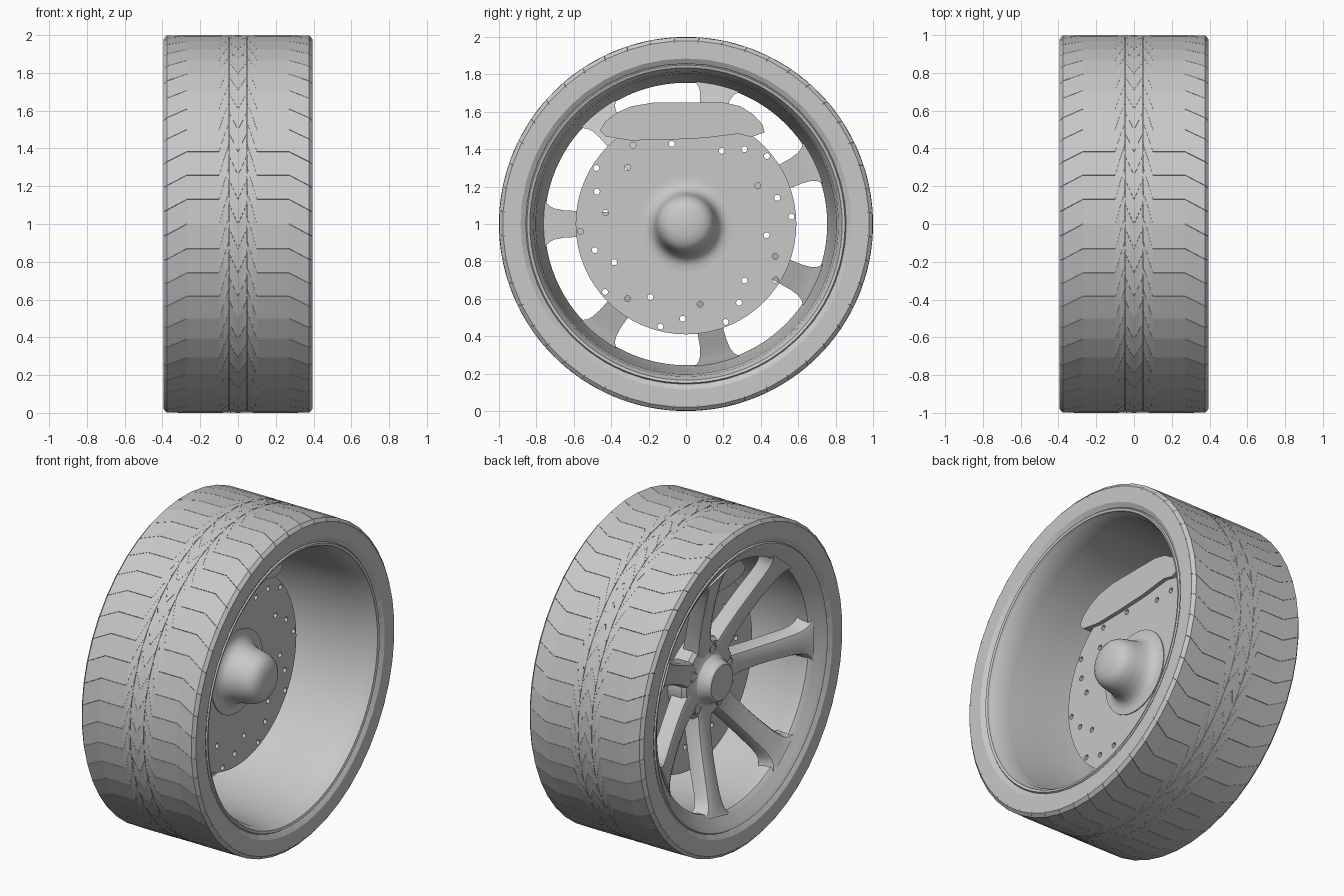
import bpy, bmesh, math
from mathutils import Matrix

cube = bpy.data.objects.get("Cube")
if cube:
    bpy.data.objects.remove(cube, do_unlink=True)

grey = bpy.data.materials.new("plain grey")
grey.use_nodes = True
grey.diffuse_color = (0.58, 0.58, 0.58, 1)
grey.node_tree.nodes["Principled BSDF"].inputs["Base Color"].default_value = grey.diffuse_color

AXLE_Z = 1.0


def finish(name, bm, smooth=True):
    bmesh.ops.recalc_face_normals(bm, faces=bm.faces)
    mesh = bpy.data.meshes.new(name)
    bm.to_mesh(mesh)
    bm.free()
    mesh.materials.append(grey)
    ob = bpy.data.objects.new(name, mesh)
    bpy.context.collection.objects.link(ob)
    if smooth:
        bpy.ops.object.select_all(action='DESELECT')
        ob.select_set(True)
        bpy.context.view_layer.objects.active = ob
        bpy.ops.object.shade_smooth_by_angle(angle=math.radians(30))
    return ob


def polar(x, r, deg, side=0.0):
    """Point at an angle round the axle, shifted sideways along the tangent."""
    a = math.radians(deg)
    return (x, r * math.cos(a) - side * math.sin(a),
            AXLE_Z + r * math.sin(a) + side * math.cos(a))


def lathe(name, profile, steps, closed=False, smooth=True):
    """Spin an (x, radius) profile about the axle."""
    bm = bmesh.new()
    vs = [bm.verts.new(polar(x, r, 0)) for x, r in profile]
    pairs = list(zip(vs, vs[1:])) + ([(vs[-1], vs[0])] if closed else [])
    edges = [bm.edges.new(p) for p in pairs]
    bmesh.ops.spin(bm, geom=vs + edges, cent=(0, 0, AXLE_Z), axis=(1, 0, 0),
                   angle=math.tau, steps=steps)
    bmesh.ops.remove_doubles(bm, verts=bm.verts, dist=1e-5)
    return finish(name, bm, smooth)


def loft(bm, rings):
    """Skin a list of closed rings and cap both ends."""
    rings = [[bm.verts.new(p) for p in ring] for ring in rings]
    n = len(rings[0])
    for a, b in zip(rings, rings[1:]):
        for i in range(n):
            j = (i + 1) % n
            bm.faces.new((a[i], a[j], b[j], b[i]))
    bm.faces.new(rings[0])
    bm.faces.new(rings[-1])


# Tyre body, with chamfered shoulders and bead edges
half = [(0.376, 0.991), (0.395, 0.972), (0.395, 0.885), (0.38, 0.86), (0.36, 0.845)]
lathe("tyre_body", half + [(-x, r) for x, r in reversed(half)], 48,
      closed=True, smooth=False)

# Tread blocks: thin plates separated by hairline grooves
PITCH, GAP = 7.5, 0.05
shoulder = [(0.048, 10, 1), (0.075, 5, 1), (0.1, 0, 1), (0.27, 0, 1),
            (0.377, -3.3, 1), (0.395, -3.75, 0.98)]
centre = [(-0.046, 6, 1), (-0.023, 3, 1), (0, 0, 1), (0.023, 3, 1), (0.046, 6, 1)]
bm = bmesh.new()
for cols in (shoulder, [(-x, s, r) for x, s, r in shoulder], centre):
    for k in range(48):
        rings = []
        for x, shift, r in cols:
            lo = 180 - (k * PITCH + GAP + shift)
            hi = 180 - ((k + 1) * PITCH - GAP + shift)
            rings.append([polar(x, r, lo), polar(x, r, hi),
                          polar(x, r - 0.012, hi), polar(x, r - 0.012, lo)])
        loft(bm, rings)
finish("tread_blocks", bm, smooth=False)

# Rim barrel with a lip on each side
lathe("rim", [(0.37, 0.86), (0.385, 0.85), (0.38, 0.835), (0.36, 0.828), (0.34, 0.815),
              (0.25, 0.803), (0.05, 0.79), (-0.1, 0.78), (-0.22, 0.766), (-0.28, 0.755),
              (-0.32, 0.755), (-0.345, 0.78), (-0.36, 0.815), (-0.38, 0.835),
              (-0.385, 0.85), (-0.37, 0.86)], 96, closed=True)

# Seven flared spokes: radius, front depth, back depth, half width
stations = [(0.1, 0.165, 0.05, 0.09), (0.2, 0.17, 0.06, 0.078), (0.3, 0.187, 0.085, 0.068),
            (0.42, 0.22, 0.12, 0.065), (0.54, 0.26, 0.16, 0.067), (0.65, 0.3, 0.205, 0.073),
            (0.7, 0.32, 0.225, 0.082), (0.73, 0.332, 0.235, 0.096), (0.75, 0.342, 0.24, 0.118),
            (0.765, 0.348, 0.245, 0.15)]
bm = bmesh.new()
for k in range(7):
    rings = []
    for r, front, back, w in stations:
        section = [(-w, back), (-w, front - 0.03), (-0.85 * w, front - 0.008), (-0.5 * w, front),
                   (0.5 * w, front), (0.85 * w, front - 0.008), (w, front - 0.03), (w, back)]
        rings.append([polar(-d, r, 180 + k * 360 / 7, s) for s, d in section])
    loft(bm, rings)
finish("spokes", bm)

# Outer hub with its centre cap
lathe("hub", [(-0.25, 0), (-0.25, 0.108), (-0.243, 0.116), (-0.2, 0.13), (-0.178, 0.148),
              (-0.168, 0.175), (-0.16, 0.225), (-0.14, 0.245), (-0.03, 0.245), (-0.03, 0)], 64)

# Lug sockets: short open tubes round the hub
bm = bmesh.new()
for k in range(5):
    y, z = polar(0, 0.187, 97 + 72 * k)[1:]
    rings = []
    for x, r in ((-0.1, 0.033), (-0.174, 0.033), (-0.174, 0.026), (-0.169, 0.026)):
        rings.append([(x, y + r * math.cos(t * math.tau / 20), z + r * math.sin(t * math.tau / 20))
                      for t in range(20)])
    loft(bm, rings)
finish("lug_sockets", bm)

# Brake disc, drilled in a repeating three-hole sweep
disc = lathe("brake_disc", [(-0.045, 0), (-0.045, 0.59), (-0.01, 0.59), (-0.01, 0)], 64)
bm = bmesh.new()
for i in range(30):
    spot = polar(-0.025, (0.565, 0.507, 0.435)[i % 3], 4 + 12 * i)
    bmesh.ops.create_cone(bm, cap_ends=True, segments=12, radius1=0.016, radius2=0.016, depth=0.2,
                          matrix=Matrix.Translation(spot) @ Matrix.Rotation(math.pi / 2, 4, 'Y'))
drill = finish("disc_drill", bm, smooth=False)
drill.hide_render = True
drill.hide_set(True)
cut = disc.modifiers.new("holes", 'BOOLEAN')
cut.operation = 'DIFFERENCE'
cut.solver = 'EXACT'
cut.object = drill

# Axle end on the inner side
lathe("axle_end", [(-0.02, 0.255), (-0.004, 0.255), (-0.003, 0.225), (0.006, 0.2), (0.025, 0.18),
                   (0.06, 0.166), (0.11, 0.157), (0.155, 0.147), (0.185, 0.13), (0.205, 0.103),
                   (0.216, 0.065), (0.22, 0)], 48)

# Brake caliper straddling the top of the disc
outline = [(-0.46, 0.5), (-0.43, 0.55), (-0.37, 0.595), (-0.29, 0.63), (-0.17, 0.65), (0.2, 0.65),
           (0.29, 0.63), (0.36, 0.585), (0.41, 0.53), (0.42, 0.49), (0.35, 0.465),
           (0.28, 0.482), (0.1, 0.46), (-0.1, 0.45), (-0.3, 0.447), (-0.43, 0.468)]
bm = bmesh.new()
loft(bm, [[(x, y, AXLE_Z + z) for y, z in outline] for x in (-0.09, 0.015)])
finish("brake_caliper", bm)
